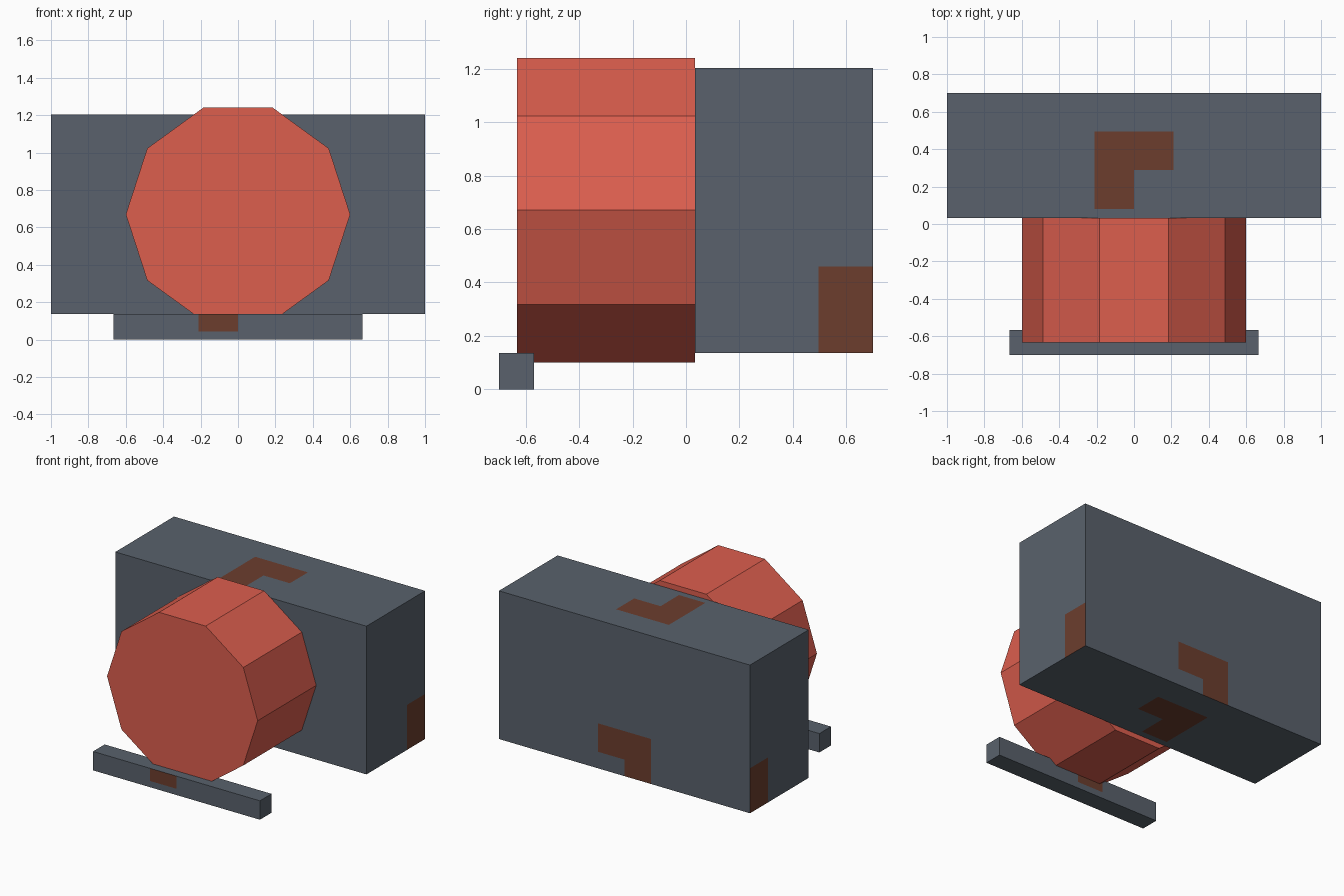
import bpy, bmesh, math
from mathutils import Vector

if "Cube" in bpy.data.objects:
    bpy.data.objects.remove(bpy.data.objects["Cube"])


def material(name, rgb):
    m = bpy.data.materials.new(name)
    m.diffuse_color = (*rgb, 1)
    m.use_nodes = True
    m.node_tree.nodes["Principled BSDF"].inputs["Base Color"].default_value = m.diffuse_color
    return m


GREY = material("slate grey", (0.100, 0.121, 0.150))
RED = material("coral red", (0.716, 0.112, 0.076))
BROWN = material("rust brown", (0.150, 0.048, 0.027))


def finish(name, bm, mats):
    bmesh.ops.recalc_face_normals(bm, faces=bm.faces)
    mesh = bpy.data.meshes.new(name)
    bm.to_mesh(mesh)
    bm.free()
    for m in mats:
        mesh.materials.append(m)
    obj = bpy.data.objects.new(name, mesh)
    bpy.context.collection.objects.link(obj)
    return obj


def in_patch(c, n):
    """L-shaped rust marks, projected along each axis."""
    if abs(n.z) > 0.5:
        return abs(c.x) < 0.21 and (0.29 if c.x > 0 else 0.08) < c.y < 0.495
    if abs(n.y) > 0.5:
        return abs(c.x) < 0.21 and (0.255 if c.x > 0 else 0.045) < c.z < 0.46
    return c.y > 0.495 and c.z < 0.46


CUTS = [(-0.21, 0.0, 0.21), (0.08, 0.29, 0.495), (0.045, 0.255, 0.46)]


def marked_box(name, lo, hi):
    lo, hi = Vector(lo), Vector(hi)
    bm = bmesh.new()
    bmesh.ops.create_cube(bm, size=1)
    for v in bm.verts:
        v.co = (lo + hi) / 2 + v.co * (hi - lo)
    # cut the faces along the mark edges
    for axis, values in enumerate(CUTS):
        no = Vector((0, 0, 0))
        no[axis] = 1
        for value in values:
            if lo[axis] < value < hi[axis]:
                bmesh.ops.bisect_plane(bm, geom=bm.verts[:] + bm.edges[:] + bm.faces[:],
                                       plane_co=no * value, plane_no=no)
    bm.normal_update()
    for f in bm.faces:
        f.material_index = int(in_patch(f.calc_center_median(), f.normal))
    return finish(name, bm, [GREY, BROWN])


# main block and low front bar
marked_box("rear_block", (-1, 0.033, 0.136), (1, 0.70, 1.203))
marked_box("front_bar", (-0.665, -0.70, 0), (0.665, -0.568, 0.136))

# ten-sided drum lying along y
bm = bmesh.new()
ring = [bm.verts.new((0.6 * math.cos(i * math.pi / 5), -0.633,
                      0.67 + 0.6 * math.sin(i * math.pi / 5))) for i in range(10)]
cap = bm.faces.new(ring)
new = bmesh.ops.extrude_face_region(bm, geom=[cap], use_keep_orig=True)
bmesh.ops.translate(bm, vec=(0, 0.666, 0),
                    verts=[g for g in new["geom"] if isinstance(g, bmesh.types.BMVert)])
finish("drum", bm, [RED])
